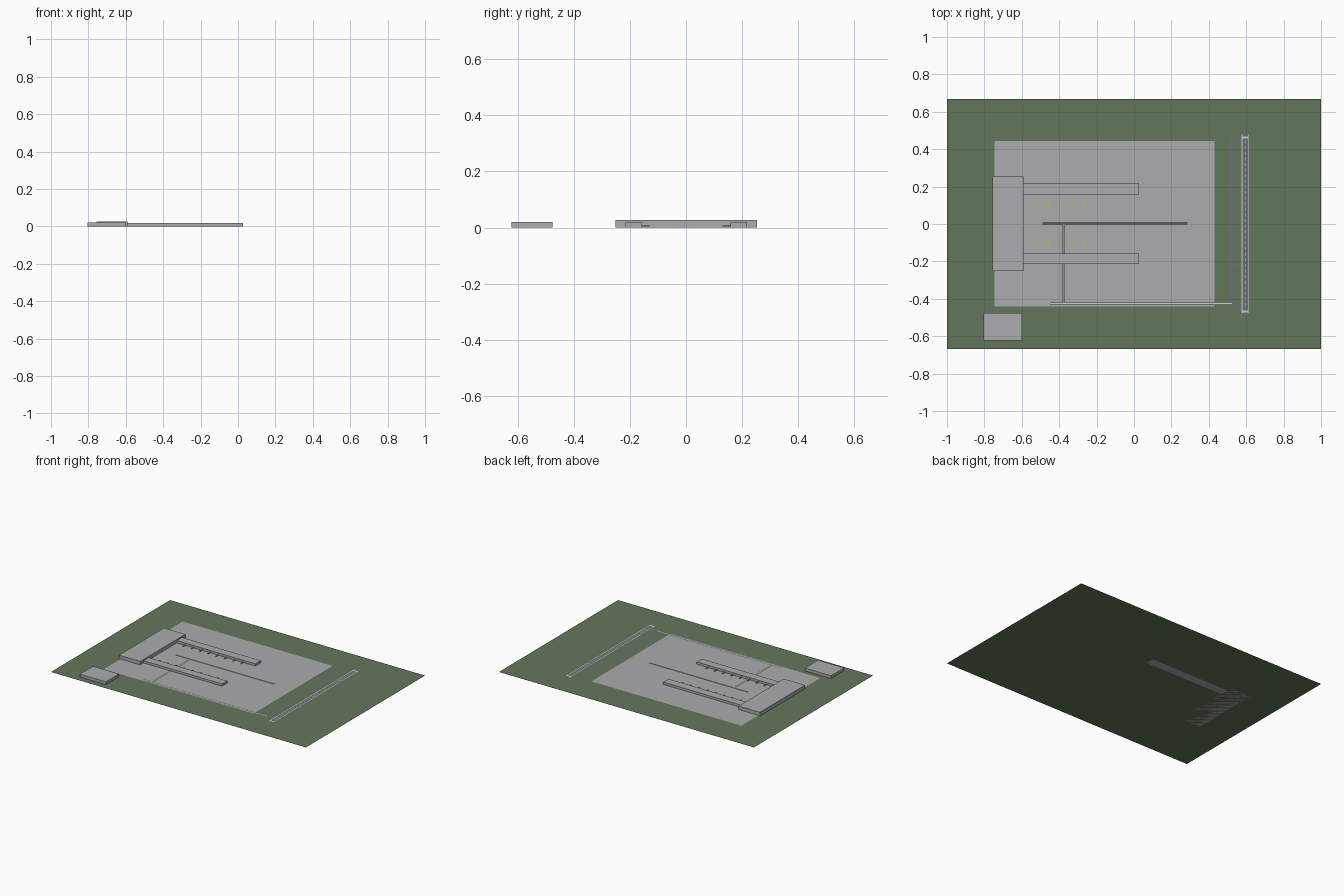
import bpy
import bmesh

if "Cube" in bpy.data.objects:
    bpy.data.objects.remove(bpy.data.objects["Cube"])


def material(name, rgb):
    m = bpy.data.materials.new(name)
    m.diffuse_color = (*rgb, 1)
    m.use_nodes = True
    m.node_tree.nodes["Principled BSDF"].inputs["Base Color"].default_value = m.diffuse_color
    return m


GRASS = material("grass_green", (0.127, 0.181, 0.107))
CONCRETE = material("concrete_grey", (0.413, 0.413, 0.434))
TAXI = material("taxiway_grey", (0.155, 0.16, 0.175))
DARK = material("dark_asphalt", (0.10, 0.105, 0.11))
WHITE = material("marking_white", (0.65, 0.65, 0.67))
YELLOW = material("marking_yellow", (0.60, 0.46, 0.10))


def finish(name, bm, mat):
    me = bpy.data.meshes.new(name)
    bm.to_mesh(me)
    bm.free()
    me.materials.append(mat)
    ob = bpy.data.objects.new(name, me)
    bpy.context.collection.objects.link(ob)
    return ob


def sheets(name, rects, z, mat):
    """Flat rectangles (x0, x1, y0, y1) at height z."""
    bm = bmesh.new()
    for x0, x1, y0, y1 in rects:
        bm.faces.new([bm.verts.new(p) for p in
                      ((x0, y0, z), (x1, y0, z), (x1, y1, z), (x0, y1, z))])
    return finish(name, bm, mat)


def boxes(name, rects, z0, z1, mat):
    """Boxes over the rectangles (x0, x1, y0, y1)."""
    bm = bmesh.new()
    for x0, x1, y0, y1 in rects:
        for v in bmesh.ops.create_cube(bm, size=1)["verts"]:
            v.co = (x1 if v.co.x > 0 else x0, y1 if v.co.y > 0 else y0,
                    z1 if v.co.z > 0 else z0)
    return finish(name, bm, mat)


# ground and apron
sheets("ground", [(-1, 1, -0.667, 0.667)], 0, GRASS)
sheets("apron", [(-0.745, 0.43, -0.44, 0.445)], 0.001, CONCRETE)

# buildings
boxes("terminal_hall", [(-0.757, -0.59, -0.252, 0.253)], 0, 0.026, CONCRETE)
boxes("terminal_piers", [(-0.592, 0.026, 0.158, 0.218),
                         (-0.592, 0.026, -0.215, -0.157)], 0, 0.017, CONCRETE)
boxes("side_building", [(-0.805, -0.6, -0.622, -0.475)], 0, 0.02, CONCRETE)

# boarding bridges and stand lines on the inner side of both piers
gates = [-0.522 + 0.065 * i for i in range(8)]
boxes("boarding_bridges",
      [(x - 0.004, x + 0.004, *sorted((s * 0.13, s * 0.16)))
       for x in gates for s in (1, -1)], 0.003, 0.007, CONCRETE)
sheets("stand_lines",
       [(x - 0.0015, x + 0.0015, *sorted((s * 0.075, s * 0.13)))
        for x in gates for s in (1, -1)], 0.0016, YELLOW)

# taxi lanes over the apron
sheets("centre_lane", [(-0.49, 0.287, -0.006, 0.011)], 0.0014, DARK)
sheets("cross_lane", [(-0.385, -0.368, -0.43, 0.003)], 0.0015, TAXI)
sheets("cross_lane_line", [(-0.378, -0.373, -0.425, 0)], 0.0018, YELLOW)
sheets("south_lane", [(-0.45, 0.525, -0.433, -0.416)], 0.0016, TAXI)
sheets("south_lane_line", [(-0.45, 0.525, -0.427, -0.422)], 0.0019, WHITE)

# taxiway with links to the runway
sheets("taxiway", [(0.513, 0.526, -0.465, 0.475)], 0.0012, TAXI)
sheets("runway_links", [(0.52, 0.58, y - 0.006, y + 0.006)
                        for y in (-0.222, 0.028, 0.232)], 0.0011, TAXI)

# runway with edge lines, thresholds and centre dashes
sheets("runway", [(0.575, 0.614, -0.475, 0.478)], 0.0014, TAXI)
marks = [(0.576, 0.580, -0.475, 0.478), (0.609, 0.613, -0.475, 0.478)]
marks += [(0.58, 0.612, y - 0.006, y + 0.006) for y in (-0.468, 0.463)]
marks += [(0.593, 0.597, y, y + 0.017)
          for y in (-0.44 + 0.03 * i for i in range(30))]
sheets("runway_markings", marks, 0.0018, WHITE)
